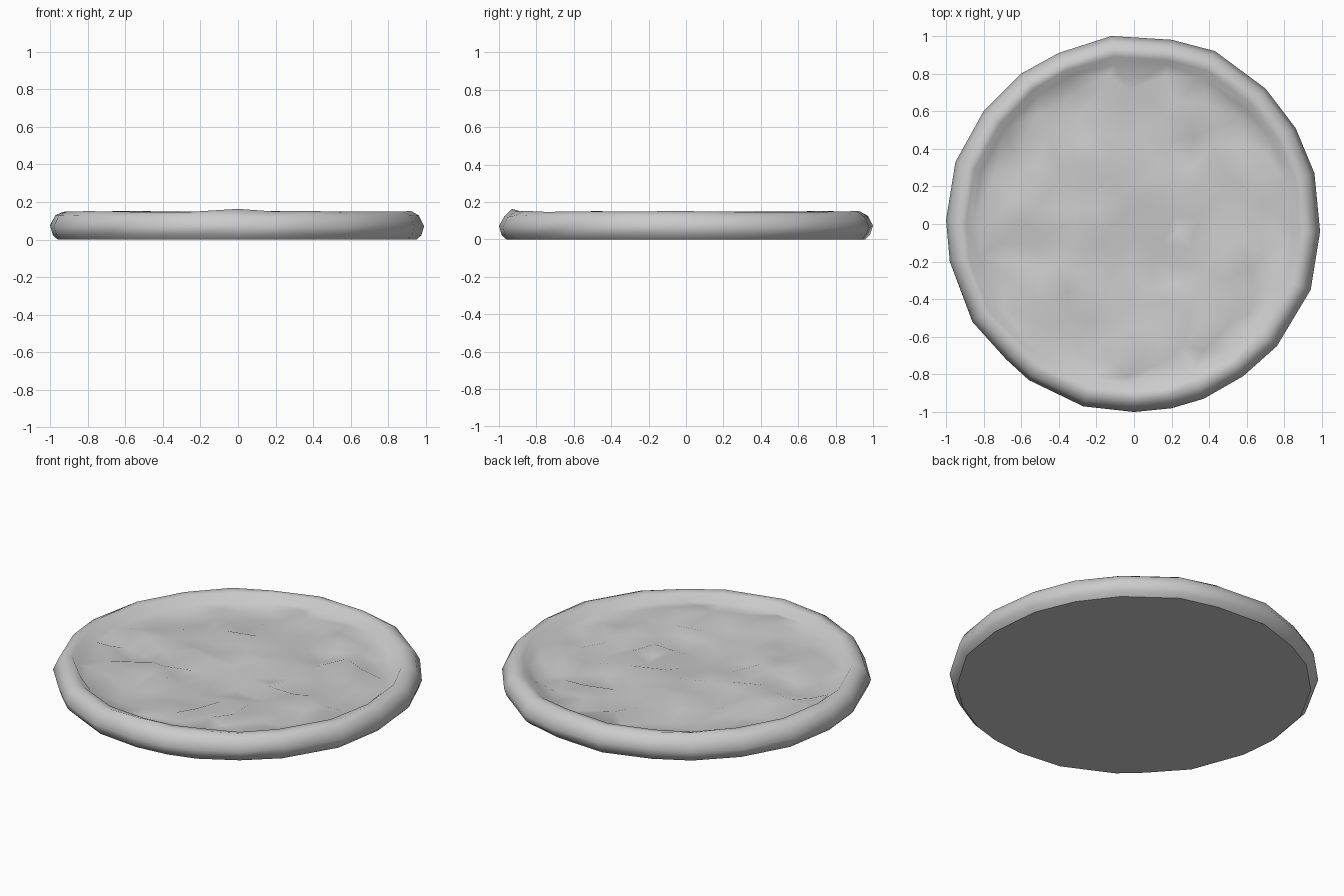
import bpy, bmesh, math, random
from mathutils import Vector
from mathutils.geometry import delaunay_2d_cdt

if "Cube" in bpy.data.objects:
    bpy.data.objects.remove(bpy.data.objects["Cube"])

random.seed(4)

# Hand-shaped outline of the crust, seen from above
outline = [(-.12, 1), (.2, .98), (.43, .92), (.7, .72), (.86, .51), (.96, .27),
           (.99, -.04), (.94, -.35), (.76, -.65), (.58, -.81), (.37, -.93),
           (.2, -.98), (0, -1), (-.27, -.97), (-.56, -.83), (-.68, -.72),
           (-.86, -.52), (-.98, -.2), (-1, .02), (-.95, .33), (-.8, .6),
           (-.6, .8), (-.4, .91)]
n = len(outline)

# Crust cross-section: radial scale, height, height jitter
profile = [(.96, 0, 0), (.985, .025, .004), (1, .07, .006), (.972, .125, .006),
           (.93, .15, .003), (.89, .143, .004), (.855, .105, .005)]

bm = bmesh.new()
rings = []
for scale, z, jitter in profile:
    ring = []
    for x, y in outline:
        s = scale + (random.uniform(-.01, .01) if scale < .9 else 0)
        ring.append(bm.verts.new((x * s, y * s, z + random.uniform(-jitter, jitter))))
    rings.append(ring)

# Small raised lump of crust at the front
rings[4][12].co.z = .163

# Crust walls and flat base (outline runs clockwise)
for low, high in zip(rings, rings[1:]):
    for i in range(n):
        j = (i + 1) % n
        bm.faces.new((low[j], low[i], high[i], high[j]))
bottom = bm.faces.new(rings[0])

# Bumpy sunken middle: scattered points triangulated inside the inner crust
inner = rings[-1]
points = [v.co.to_2d() for v in inner]
verts = list(inner)
count = 130
for k in range(count):
    r = .8 * math.sqrt((k + .5) / count)
    a = k * 2.39996
    p = Vector((r * math.cos(a) + random.uniform(-.03, .03),
                r * math.sin(a) + random.uniform(-.03, .03)))
    points.append(p)
    verts.append(bm.verts.new((p.x, p.y, random.uniform(.08, .13))))
edges = [(i, (i + 1) % n) for i in range(n)]
_, _, tris, source, _, _ = delaunay_2d_cdt(points, edges, [], 1, 1e-5)
for tri in tris:
    bm.faces.new([verts[source[i][0]] for i in tri])

bmesh.ops.recalc_face_normals(bm, faces=bm.faces)

# Smooth dough, flat underside with a crisp edge
for f in bm.faces:
    f.smooth = f is not bottom
for e in bottom.edges:
    e.smooth = False

mesh = bpy.data.meshes.new("pizza_base")
bm.to_mesh(mesh)
bm.free()
base = bpy.data.objects.new("pizza_base", mesh)
bpy.context.collection.objects.link(base)
